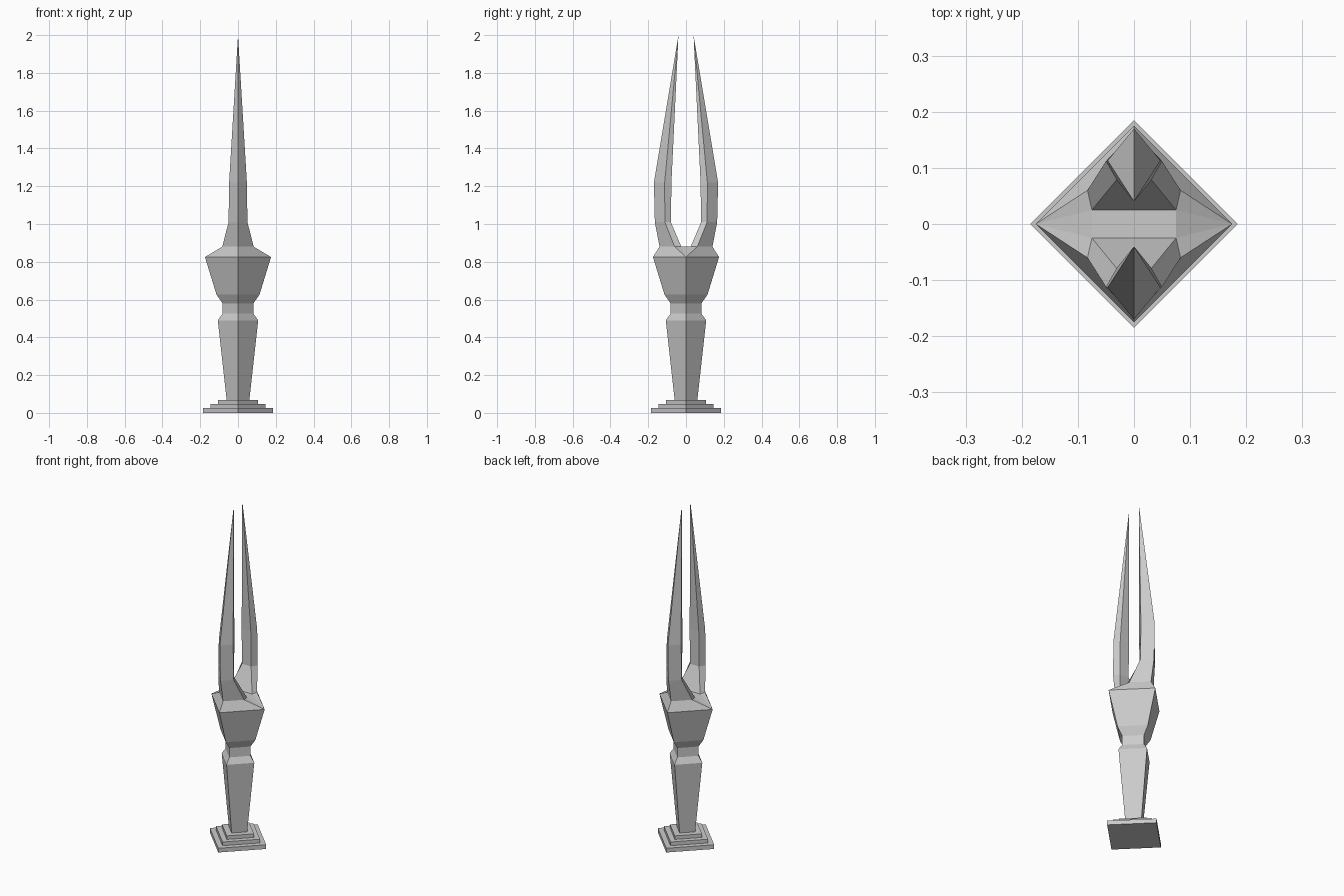
import bpy, bmesh

if "Cube" in bpy.data.objects:
    bpy.data.objects.remove(bpy.data.objects["Cube"])


def add_object(name, verts, faces):
    mesh = bpy.data.meshes.new(name)
    mesh.from_pydata(verts, [], faces)
    bm = bmesh.new()
    bm.from_mesh(mesh)
    bmesh.ops.recalc_face_normals(bm, faces=bm.faces)
    bm.to_mesh(mesh)
    bm.free()
    obj = bpy.data.objects.new(name, mesh)
    bpy.context.collection.objects.link(obj)
    return obj


def diamond_loft(name, profile, caps):
    """Four-sided loft with corners on the axes; profile = (radius, z)."""
    verts = [(r * x, r * y, z) for r, z in profile
             for x, y in ((1, 0), (0, 1), (-1, 0), (0, -1))]
    faces = [(4 * i + k, 4 * i + (k + 1) % 4, 4 * i + 4 + (k + 1) % 4, 4 * i + 4 + k)
             for i in range(len(profile) - 1) for k in range(4)]
    if caps:
        n = len(verts)
        faces += [(3, 2, 1, 0), (n - 4, n - 3, n - 2, n - 1)]
    return add_object(name, verts, faces)


# Stepped base
for i, (r, z0, z1) in enumerate([(0.185, 0, 0.025), (0.145, 0.025, 0.047),
                                 (0.105, 0.047, 0.068)]):
    diamond_loft(f"base_step_{i + 1}", [(r, z0), (r, z1)], True)

# Tapered stem, neck and flared head
diamond_loft("stem", [(0.06, 0.068), (0.107, 0.49), (0.082, 0.525), (0.082, 0.58),
                      (0.114, 0.627), (0.175, 0.825)], False)

# Crown with two prongs: one quarter, mirrored in x and y
# Each ring: outer ridge, side edge, inner edge, inner centre
rings = [
    [(0, 0.14, 0.88), (0.083, 0.06, 0.88), (0.075, 0.025, 0.88), (0, 0.025, 0.88)],
    [(0, 0.165, 1.01), (0.05, 0.112, 1.01), (0.03, 0.08, 1.01), (0, 0.08, 1.01)],
    [(0, 0.17, 1.22), (0.047, 0.113, 1.22), (0.03, 0.077, 1.22), (0, 0.077, 1.22)],
]
verts = [v for ring in rings for v in ring]
verts += [(0, 0.04, 2.0),                             # 12 tip
          (0.175, 0, 0.825), (0, 0.175, 0.825),       # 13, 14 head corners
          (0.075, 0, 0.88), (0, 0, 0.88)]             # 15, 16 saddle
faces = [(4 * i + k, 4 * i + 4 + k, 4 * i + 5 + k, 4 * i + 1 + k)
         for i in range(2) for k in range(3)]
faces += [(8 + k, 12, 9 + k) for k in range(3)]
faces += [(13, 14, 0, 1), (13, 1, 2), (13, 2, 15), (15, 2, 3, 16)]
crown = add_object("pronged_crown", verts, faces)
mirror = crown.modifiers.new("mirror", 'MIRROR')
mirror.use_axis = (True, True, False)
mirror.merge_threshold = 0.0005
